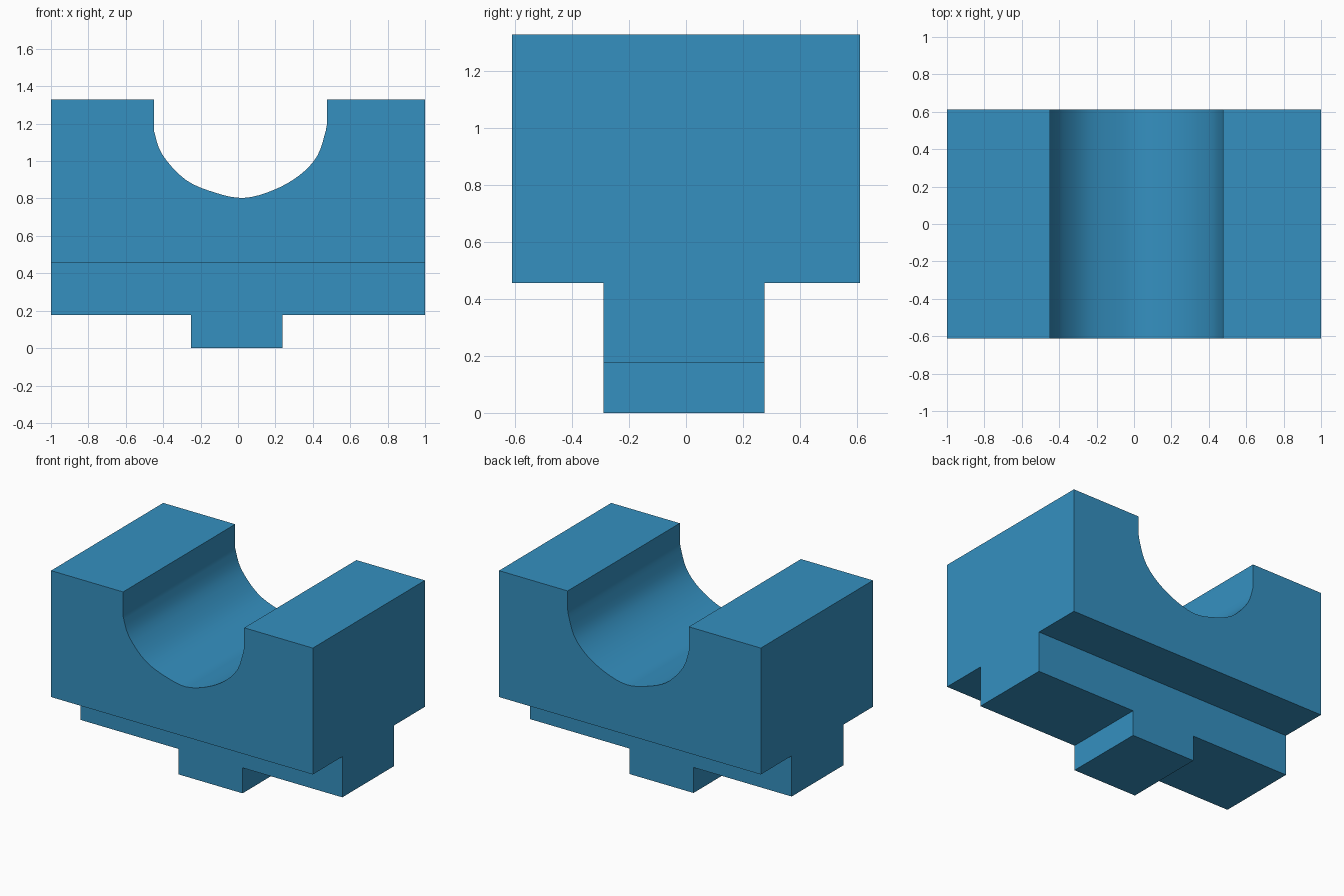
import bpy
import bmesh
import math
from mathutils import Vector

cube = bpy.data.objects.get("Cube")
if cube:
    bpy.data.objects.remove(cube, do_unlink=True)

# One flat blue for the whole block
blue = bpy.data.materials.new("Blue")
colour = (0.035, 0.28, 0.53, 1.0)
blue.diffuse_color = colour
blue.use_nodes = True
blue.node_tree.nodes["Principled BSDF"].inputs["Base Color"].default_value = colour


def prism(name, profile, start, end):
    """Extrude a closed 3D outline from offset start to offset end."""
    bm = bmesh.new()
    face = bm.faces.new([bm.verts.new(Vector(p) + Vector(start)) for p in profile])
    new = bmesh.ops.extrude_face_region(bm, geom=[face])["geom"]
    verts = [g for g in new if isinstance(g, bmesh.types.BMVert)]
    bmesh.ops.translate(bm, verts=verts, vec=Vector(end) - Vector(start))
    bmesh.ops.recalc_face_normals(bm, faces=bm.faces)
    mesh = bpy.data.meshes.new(name)
    bm.to_mesh(mesh)
    bm.free()
    mesh.materials.append(blue)
    obj = bpy.data.objects.new(name, mesh)
    bpy.context.collection.objects.link(obj)
    return obj


def smooth_path(points, steps):
    """Sample a smooth curve through the points."""
    pts = [Vector(p) for p in points]
    pts = [pts[0]] + pts + [pts[-1]]
    out = []
    for a, b, c, d in zip(pts, pts[1:], pts[2:], pts[3:]):
        for i in range(steps):
            t = i / steps
            out.append(0.5 * (2 * b + (c - a) * t + (2 * a - 5 * b + 4 * c - d) * t * t
                              + (3 * b - a - 3 * c + d) * t ** 3))
    return out + [pts[-1]]


# T-shaped body running along x
WIDE, TOP, LEDGE, STEP = 0.612, 1.33, 0.457, 0.176
STEM_FRONT, STEM_BACK = -0.29, 0.275
body_outline = [(STEM_FRONT, 0), (STEM_BACK, 0), (STEM_BACK, LEDGE), (WIDE, LEDGE),
                (WIDE, TOP), (-WIDE, TOP), (-WIDE, LEDGE), (STEM_FRONT, LEDGE)]
block = prism("saddle_block", [(0, y, z) for y, z in body_outline], (-1, 0, 0), (1, 0, 0))

# Rounded saddle groove, cut right through from front to back
curve = smooth_path([(-0.45, 1.165), (-0.405, 1.035), (-0.28, 0.9), (-0.125, 0.832),
                     (0.03, 0.803), (0.19, 0.845), (0.33, 0.925), (0.425, 1.03),
                     (0.47, 1.165)], 4)
groove_outline = [(-0.45, 1.5)] + [tuple(p) for p in curve] + [(0.476, 1.2), (0.476, 1.5)]
cutters = [prism("groove_cutter", [(x, 0, z) for x, z in groove_outline],
                 (0, -0.8, 0), (0, 0.8, 0))]

# Clear both ends below the stem, leaving the central key
for name, x0, x1 in (("key_right_cutter", -1.2, -0.25), ("key_left_cutter", 0.238, 1.2)):
    outline = [(x0, 0, -0.2), (x1, 0, -0.2), (x1, 0, STEP), (x0, 0, STEP)]
    cutters.append(prism(name, outline, (0, -0.5, 0), (0, 0.5, 0)))

# Apply the cuts
bpy.ops.object.select_all(action='DESELECT')
block.select_set(True)
bpy.context.view_layer.objects.active = block
for cutter in cutters:
    cutter.hide_render = True
    mod = block.modifiers.new(cutter.name, 'BOOLEAN')
    mod.operation = 'DIFFERENCE'
    mod.solver = 'EXACT'
    mod.object = cutter
    bpy.ops.object.modifier_apply(modifier=mod.name)
for cutter in cutters:
    bpy.data.objects.remove(cutter, do_unlink=True)

# Smooth groove, crisp corners
bpy.ops.object.shade_smooth_by_angle(angle=math.radians(30))
